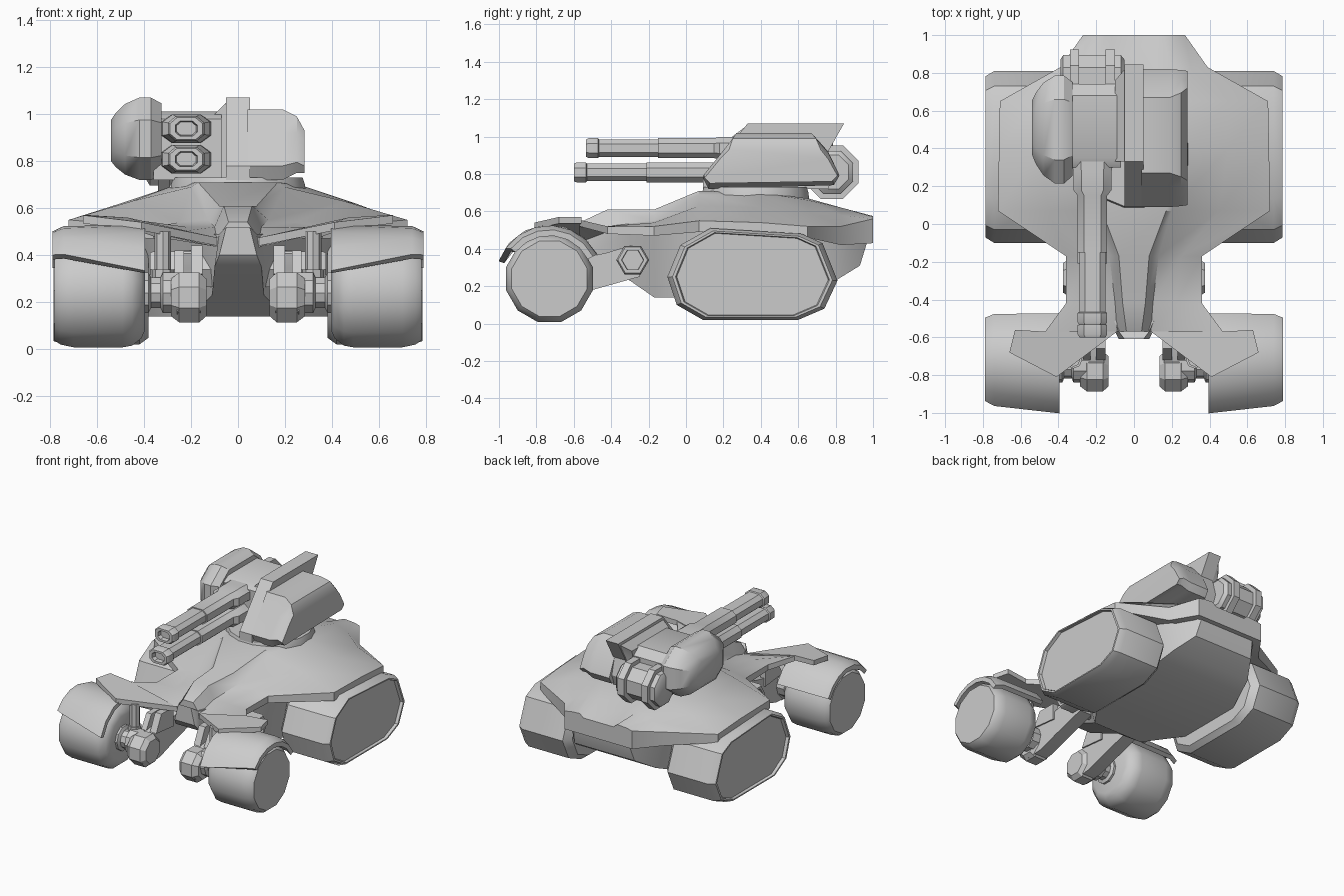
import bpy, bmesh
from math import cos, sin, pi, radians


def loft(name, rings, mirror=False):
    """Closed solid skinned through rings of 3D points."""
    bm = bmesh.new()
    vs = [[bm.verts.new(p) for p in r] for r in rings]
    n = len(vs[0])
    for a, b in zip(vs, vs[1:]):
        for i in range(n):
            j = (i + 1) % n
            bm.faces.new((a[i], a[j], b[j], b[i]))
    bm.faces.new(vs[0])
    bm.faces.new(vs[-1])
    bmesh.ops.recalc_face_normals(bm, faces=bm.faces)
    me = bpy.data.meshes.new(name)
    bm.to_mesh(me)
    bm.free()
    ob = bpy.data.objects.new(name, me)
    bpy.context.collection.objects.link(ob)
    if mirror:
        ob.modifiers.new("mirror", 'MIRROR')
    return ob


def side_rings(profile, centre, steps):
    """(y, z) profile repeated along x with a scale at each step."""
    cy, cz = centre
    return [[(x, cy + (y - cy) * s, cz + (z - cz) * s) for y, z in profile] for x, s in steps]


def circle(n, cy, cz, r, phase=0.0):
    return [(cy + r * cos(2 * pi * (i + phase) / n), cz + r * sin(2 * pi * (i + phase) / n)) for i in range(n)]


def slab(name, profile, x0, x1, mirror=False):
    return loft(name, side_rings(profile, (0, 0), [(x0, 1), (x1, 1)]), mirror)


def disc(name, n, cy, cz, r, steps, mirror=False, phase=0.0):
    return loft(name, side_rings(circle(n, cy, cz, r, phase), (cy, cz), steps), mirror)


# Rear track pods with recessed outer panel
track = [(-.10, .25), (-.05, .10), (.09, .02), (.60, .02), (.74, .08), (.81, .23),
         (.73, .43), (.62, .48), (.13, .51), (-.03, .42)]
loft("rear_track", side_rings(track, (.36, .26), [
    (.38, .88), (.42, 1), (.74, 1), (.785, .94), (.785, .905), (.765, .89)]), True)

# Front wheels
disc("front_wheel", 12, -.73, .24, .24, [
    (.395, .68), (.41, .83), (.45, .97), (.49, 1), (.70, 1), (.755, .95), (.78, .87)], True, .5)


# Fenders over the front wheels
def arc(x, r, front):
    pts = []
    for rad, order in ((r, range(7)), (r - .032, range(6, -1, -1))):
        for i in order:
            a = radians(27 + (front - 27) * i / 6)
            pts.append((x, -.73 + rad * cos(a), .24 + rad * sin(a)))
    return pts


loft("front_fender", [arc(.395, .288, 161), arc(.74, .285, 145), arc(.79, .262, 142)], True)

# Upper deck: y, rim thickness, then (x, z) for ridge, ridge foot, mid slope, rim
deck = [
    (-.57, .035, (.04, .54), (.09, .47), (.25, .50), (.47, .555)),
    (-.42, .04, (.06, .61), (.10, .52), (.22, .52), (.36, .52)),
    (-.17, .05, (.08, .61), (.13, .55), (.25, .54), (.36, .52)),
    (.07, .06, (.17, .71), (.20, .69), (.45, .63), (.72, .55)),
    (.40, .06, (.25, .70), (.29, .69), (.50, .62), (.715, .54)),
    (.65, .06, (.20, .67), (.30, .66), (.50, .60), (.71, .52)),
    (.83, .10, (.12, .61), (.20, .62), (.30, .58), (.39, .52)),
    (1.0, .13, (.12, .55), (.15, .575), (.22, .57), (.27, .56)),
]
rings = []
for y, t, a, b, c, d in deck:
    half = [a, b, c, d, (d[0], d[1] - t), (b[0], min(b[1], d[1]) - t)]
    rings.append([(x, y, z) for x, z in half] + [(-x, y, z) for x, z in reversed(half)])
loft("upper_deck", rings)

# Forward deck wings reaching over the wheels
wing = [(.09, -.57, .475), (.41, -.81, .54), (.66, -.68, .57), (.63, -.56, .57), (.47, -.57, .56)]
loft("deck_wing", [wing, [(x, y, z - .035) for x, y, z in wing]], True)

# Lower hull: y, bottom half width, bottom z, top half width, top z
hull = [(-.61, .08, .40, .05, .52), (-.57, .10, .35, .08, .49), (-.30, .11, .23, .20, .49),
        (-.17, .20, .14, .33, .50), (.08, .38, .14, .42, .51), (.58, .38, .14, .42, .50),
        (.80, .32, .23, .36, .50), (.93, .24, .31, .27, .50), (.97, .22, .44, .25, .50)]
loft("lower_hull", [[(-w, y, z), (w, y, z), (v, y, u), (-v, y, u)] for y, w, z, v, u in hull])

# Front suspension: trailing arms, hubs, axles, pivots and dampers
arm = [(-.87, .16), (-.80, .12), (-.66, .13), (-.50, .18), (-.25, .25), (-.21, .34),
       (-.29, .42), (-.42, .38), (-.60, .34), (-.80, .31), (-.87, .26)]
slab("suspension_arm", arm, .16, .26, True)
disc("arm_hub", 8, -.78, .22, .115, [(.135, .75), (.165, 1), (.25, 1), (.285, .75)], True, .5)
disc("front_axle", 10, -.75, .24, .09, [(.24, 1), (.32, 1), (.33, .75), (.37, .75), (.38, 1), (.43, 1)], True)
disc("arm_pivot", 6, -.285, .34, .088, [(.10, 1), (.36, 1), (.375, .9), (.375, .68), (.36, .65)], True)
slab("damper_bracket", [(-.72, .32), (-.52, .30), (-.52, .44), (-.66, .44)], .15, .20, True)
slab("damper_bracket_outer", [(-.72, .32), (-.52, .30), (-.52, .42), (-.66, .42)], .23, .27, True)
loft("damper", [[(.32 + r * cos(i * pi / 4), -.72 + r * sin(i * pi / 4), z) for i in range(8)]
                for z, r in ((.26, .045), (.34, .045), (.34, .035), (.50, .035))], True)

# Turret ring
loft("turret_ring", [[(r * cos((i + .5) * pi / 8), .37 + r * sin((i + .5) * pi / 8), z) for i in range(16)]
                     for z, r in ((.62, .30), (.70, .29), (.73, .28))])

# Right armour pod
full = [(.12, .72), (.09, .78), (.20, .92), (.27, 1.02), (.67, 1.02), (.76, .92), (.82, .79), (.79, .74)]
outer = [(.13, .75), (.10, .78), (.19, .89), (.23, .93), (.72, .93), (.76, .88), (.81, .79), (.78, .76)]
loft("right_turret_pod", [[(x, y, z) for y, z in p] for x, p in
                          ((.04, full), (.19, full), (.25, [((a + c) / 2, (b + d) / 2 + .015) for (a, b), (c, d) in
                                                            zip(full, outer)]), (.283, outer))])

# Central fin and its sloped left cheek
slab("turret_fin", [(.09, .72), (.09, .78), (.33, 1.07), (.845, 1.07), (.76, .92), (.79, .80), (.76, .72)], -.05, .05)
fin_root = [(.33, .72), (.33, 1.06), (.83, 1.06), (.74, .9), (.74, .72)]
cheek = [(.33, .72), (.33, 1.0), (.76, 1.0), (.74, .9), (.74, .72)]
loft("fin_cheek", [[(-.04, y, z) for y, z in fin_root], [(-.10, y, z) for y, z in cheek]])

# Gun housing between the pods
slab("gun_housing", [(.30, .72), (.30, .98), (.35, 1.01), (.68, 1.01), (.74, .96), (.74, .72)], -.36, -.07)

# Left rounded pod
pod = [(.5 + sy * y, .895 + sz * z) for sy, sz, y, z in (
    (1, -1, .285, .08), (1, 1, .285, .08), (1, 1, .16, .175), (-1, 1, .16, .175),
    (-1, 1, .285, .08), (-1, -1, .285, .08), (-1, -1, .16, .175), (1, -1, .16, .175))]
loft("left_turret_pod", side_rings(pod, (.52, .88), [
    (-.325, .87), (-.37, 1), (-.42, 1), (-.48, .86), (-.52, .66), (-.54, .50)]))

# Rear drum with two raised collars
disc("rear_drum", 8, .78, .81, .13, [(-.39, .75), (-.375, .95), (-.07, .95), (-.05, .75)], phase=.5)
for x in (-.315, -.125):
    disc("drum_collar", 8, .78, .81, .155, [(x - .025, 1), (x + .025, 1)], phase=.5)


# Twin guns: y and scale for each ring, ending in a recessed bore
def gun(name, z, tip, joint):
    steps = [(.36, 1.35), (.30, 1.35), (.28, 1.3), (.18, 1.3), (.15, 1.0), (joint, 1.0), (joint, .88),
             (tip + .07, .88), (tip + .065, 1.0), (tip + .015, 1.0), (tip, .88), (tip, .6), (tip + .03, .52)]
    shape = [(.078, .025), (.045, .053), (-.045, .053), (-.078, .025),
             (-.078, -.025), (-.045, -.053), (.045, -.053), (.078, -.025)]
    loft(name, [[(-.22 + x * s, y, z + h * min(s, 1.15)) for x, h in shape] for y, s in steps])


gun("upper_gun", .938, -.535, -.15)
gun("lower_gun", .808, -.60, -.21)

# Smooth shading on gentle curves only
for ob in bpy.context.collection.objects:
    ob.select_set(True)
    bpy.context.view_layer.objects.active = ob
bpy.ops.object.shade_smooth_by_angle(angle=radians(32))
